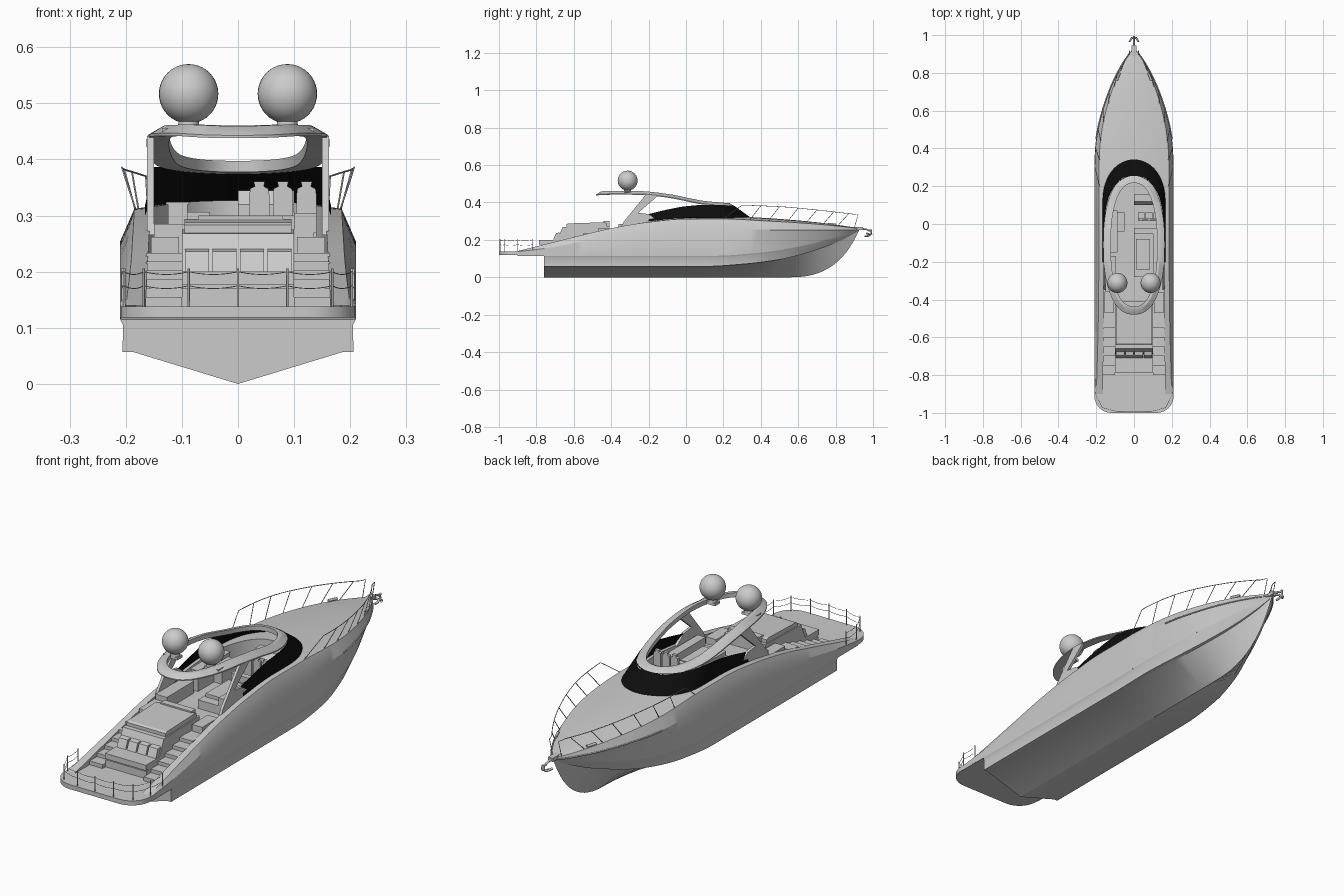
import bpy, bmesh, math
from mathutils import Vector

if "Cube" in bpy.data.objects:
    bpy.data.objects.remove(bpy.data.objects["Cube"])

def finish(name, bm, smooth=True, angle=30):
    bmesh.ops.remove_doubles(bm, verts=bm.verts, dist=1e-5)
    bmesh.ops.recalc_face_normals(bm, faces=bm.faces)
    me = bpy.data.meshes.new(name)
    bm.to_mesh(me); bm.free()
    if smooth:
        for p in me.polygons: p.use_smooth = True
        me.set_sharp_from_angle(angle=math.radians(angle))
    ob = bpy.data.objects.new(name, me)
    bpy.context.collection.objects.link(ob)
    return ob

def loft(name, rows, closed_u=False, closed_v=False, caps=()):
    bm = bmesh.new()
    g = [[bm.verts.new(p) for p in r] for r in rows]
    n, m = len(g), len(g[0])
    for i in range(n if closed_v else n - 1):
        for j in range(m if closed_u else m - 1):
            a, b = g[i], g[(i + 1) % n]
            bm.faces.new((a[j], a[(j + 1) % m], b[(j + 1) % m], b[j]))
    for c in caps: bm.faces.new(g[c])
    bmesh.ops.dissolve_degenerate(bm, edges=bm.edges, dist=1e-6)
    return finish(name, bm)

def prism(name, pts, axis, lo, hi, smooth=False):
    """Extrude a 2D profile along an axis (profile uses the other two axes in order)."""
    def at(p, h):
        q = list(p); q.insert('xyz'.index(axis), h); return q
    bm = bmesh.new()
    a, b = [[bm.verts.new(at(p, h)) for p in pts] for h in (lo, hi)]
    n = len(pts)
    bm.faces.new(a); bm.faces.new(b)
    for i in range(n): bm.faces.new((a[i], a[(i + 1) % n], b[(i + 1) % n], b[i]))
    return finish(name, bm, smooth)

def box(name, x0, x1, y0, y1, z0, z1):
    return prism(name, [(x0, y0), (x1, y0), (x1, y1), (x0, y1)], 'z', z0, z1)

def tube(name, paths, r):
    cu = bpy.data.curves.new(name, 'CURVE')
    cu.dimensions = '3D'; cu.bevel_depth = r; cu.bevel_resolution = 1; cu.use_fill_caps = True
    for pts in paths:
        s = cu.splines.new('POLY'); s.points.add(len(pts) - 1)
        for q, p in zip(s.points, pts): q.co = (*p, 1)
    ob = bpy.data.objects.new(name, cu)
    bpy.context.collection.objects.link(ob)

def curve(*k):
    """Smooth monotone interpolation through (y, value) keys."""
    d = [(b[1] - a[1]) / (b[0] - a[0]) for a, b in zip(k, k[1:])]
    t = [d[0]] + [0 if a * b <= 0 else 2 * a * b / (a + b) for a, b in zip(d, d[1:])] + [d[-1]]
    def f(y):
        y = min(max(y, k[0][0]), k[-1][0])
        i = next(i for i in range(len(d)) if y <= k[i + 1][0])
        h = k[i + 1][0] - k[i][0]; u = (y - k[i][0]) / h
        return (k[i][1] * (1 + 2 * u) * (1 - u) ** 2 + t[i] * h * u * (1 - u) ** 2
                + k[i + 1][1] * u * u * (3 - 2 * u) + t[i + 1] * h * u * u * (u - 1))
    return f

# hull lines along the length
keel = curve((-1, 0), (.55, 0), (.62, .003), (.7, .02), (.78, .06), (.85, .125), (.9, .2), (.925, .25))
chine_x = curve((-1, .206), (.1, .205), (.3, .195), (.5, .155), (.7, .085), (.82, .04), (.925, 0))
chine_z = curve((-1, .057), (.1, .058), (.3, .07), (.5, .095), (.7, .147), (.85, .207), (.925, .25))
rub_x = curve((-1, .21), (.2, .209), (.4, .193), (.55, .162), (.7, .112), (.82, .06), (.925, 0))
rub_z = curve((-1, .11), (.15, .11), (.4, .127), (.6, .16), (.8, .212), (.925, .25))
beam = curve((-1, .21), (.3, .21), (.4, .206), (.5, .192), (.6, .167), (.7, .133), (.8, .088), (.9, .026), (.925, 0))
knuck_z = curve((-.9, .137), (-.75, .155), (-.5, .2), (-.3, .23), (-.1, .248), (.2, .254), (.925, .256))
sheer_z = curve((-.9, .14), (-.8, .165), (-.6, .215), (-.4, .262), (-.2, .295), (0, .312), (.2, .312), (.4, .303), (.7, .284), (.925, .262))
sheer_f = curve((-.9, .95), (-.5, .9), (0, .88), (.4, .88), (.925, .9))

def opening(y):
    if y < .02: return .165 - .012 * (y + .9) / .92
    return .153 * math.sqrt(max(0, 1 - ((y - .02) / .23) ** 2))

def both(half, y):
    return [(x, y, z) for x, z in half] + [(-x, y, z) for x, z in reversed(half)]

# lower hull
rows = []
for i in range(49):
    y = -.76 + 1.685 * (1 - (1 - i / 48) ** 1.3)
    s = beam(y) / .21
    rows.append(both([(0, keel(y)), (max(0, chine_x(y) - .018 * s), chine_z(y)), (chine_x(y), chine_z(y)),
                      (max(0, rub_x(y) - .005 * s), rub_z(y) - .005 * s), (rub_x(y), rub_z(y) + .005 * s)], y))
loft('lower_hull', rows, caps=(0,))

# topsides, foredeck, coamings and cockpit sole
ys = [-.9 + .025 * i for i in range(44)] + [.19, .21, .225, .235, .243, .248, .25]
ys += [.25 + .675 * (1 - (1 - i / 26) ** 1.3) for i in range(1, 27)]
ys = sorted(set(round(y, 4) for y in ys + [-.551]))
rows = []
for y in ys:
    s = beam(y) / .21
    sx, sz, xi = beam(y) * sheer_f(y), sheer_z(y), opening(y)
    crown = .016 * min(1, max(0, (y + .3) / .5)) * s
    half = [(rub_x(y), rub_z(y) + .005 * s), (beam(y), knuck_z(y)), (sx, sz)]
    for k in (.25, .5, .75, 1):
        x = sx + (min(xi, sx) - sx) * k
        half.append((x, sz + crown * (1 - (x / max(sx, 1e-6)) ** 2)))
    floor = .137 if y < -.5505 else .232
    if xi > 0: half += [(xi, floor), (0, floor)]
    else: half += [half[-1]] * 2
    rows.append(both(half, y))
loft('topsides_and_deck', rows)

# bow rub strake
for s in (-1, 1):
    tube('bow_strake', [[(s * (beam(y) + .001), y, .253) for y in [.45 + .0235 * i for i in range(21)]]], .003)

# swim platform with rounded corners
pl = [(.21, -.74)]
for i in range(9):
    a = math.radians(-90 * i / 8)
    pl.append((.12 + .09 * math.cos(a), -.91 + .09 * math.sin(a)))
pl += [(-x, y) for x, y in reversed(pl)]
prism('swim_platform', pl, 'z', .118, .138, True)

# platform posts and ropes
half = [(0, -.995), (.088, -.993), (.168, -.972), (.203, -.9), (.206, -.82)]
posts = [(-x, y) for x, y in reversed(half[1:])] + half
tube('platform_posts', [[(x, y, .135), (x, y, .206)] for x, y in posts], .0022)
ropes = []
for h in (.2, .175):
    p = []
    for a, b in zip(posts, posts[1:]):
        for i in range(6):
            u = i / 6
            p.append((a[0] + (b[0] - a[0]) * u, a[1] + (b[1] - a[1]) * u, h - .02 * u * (1 - u)))
    ropes.append(p)
tube('platform_ropes', ropes, .0009)

# stern lounge, sunpad and stairs
prism('stern_lounge', [(-.78, .137), (-.78, .17), (-.77, .17), (-.77, .176), (-.785, .176), (-.785, .2), (-.69, .2),
                       (-.66, .268), (-.41, .275), (-.41, .23), (-.5, .137)], 'x', -.1, .1)
prism('sunpad', [(-.64, .268), (-.64, .283), (-.63, .288), (-.44, .294), (-.425, .29), (-.425, .27)], 'x', -.095, .095)
for i in range(4):
    x = -.0945 + i * .049
    prism('back_cushion', [(-.71, .2), (-.695, .236), (-.675, .24), (-.68, .2)], 'x', x, x + .043)
for s in (-1, 1):
    for i in range(6):
        box('stair', s * .1, s * .164, -.8 + i * .05, -.5, .136, .155 + i * .0157)
    box('side_locker', s * .105, s * .155, -.47, -.36, .23, .262)
box('aft_bar', -.07, .08, -.44, -.41, .23, .3)

# saloon furniture
box('galley_cabinet', -.125, -.09, -.15, .07, .23, .32)
box('galley_counter', -.128, -.087, -.152, .072, .32, .324)
box('galley_step', -.09, -.05, -.04, .06, .23, .306)
box('side_bench', -.15, -.095, -.36, -.17, .23, .285)
box('sofa_base', 0, .135, -.28, -.05, .23, .27)
box('sofa_back', .1, .14, -.28, -.05, .27, .305)
box('sofa_end', 0, .14, -.05, -.025, .23, .3)
box('table', .01, .085, -.24, -.08, .27, .285)
prism('helm_console', [(.1, .23), (.1, .32), (.12, .345), (.16, .345), (.16, .23)], 'x', 0, .1)
for x in (.038, .08, .122):
    w = .018
    prism('helm_seat_back', [(x - w, .27), (x + w, .27), (x + w, .335), (x + w * .9, .348), (x + .008, .352), (x + .01, .361),
                             (x - .01, .361), (x - .008, .352), (x - w * .9, .348), (x - w, .335)], 'y', .015, .028)
    box('helm_seat', x - w, x + w, .02, .06, .265, .29)
    box('helm_seat_base', x - .007, x + .007, .03, .045, .23, .268)

# wraparound windscreen
glass = bpy.data.materials.new('black_glass')
glass.diffuse_color = (.004, .004, .004, 1)
glass.use_nodes = True
glass.node_tree.nodes["Principled BSDF"].inputs["Base Color"].default_value = glass.diffuse_color
top_z = curve((-.2, .338), (-.1, .362), (.0, .38), (.1, .387), (.3, .383))
def screen(w, yc, ly, zf):
    side = [(w, -.2 + (yc + .2) * i / 8) for i in range(8)]
    side += [(w * math.cos(a), yc + ly * math.sin(a)) for a in [math.pi / 2 * i / 16 for i in range(17)]]
    return [(x, y, zf(y)) for x, y in side] + [(-x, y, zf(y)) for x, y in reversed(side[:-1])]
loft('windscreen', [screen(.166, .12, .24, lambda y: min(.318, sheer_z(y) + .004)),
                    screen(.152, .04, .215, top_z)]).data.materials.append(glass)

# open hardtop ring
roof_z = curve((-.48, .438), (-.4, .442), (-.25, .441), (-.1, .426), (.1, .388), (.26, .374))
rows = []
for i in range(72):
    a = 2 * math.pi * i / 72
    c, s = math.cos(a), math.sin(a)
    f = lambda v: math.copysign(abs(v) ** .86, v)
    def P(hw, hl, dz):
        y = -.11 + hl * f(s)
        return (hw * f(c), y, roof_z(y) + dz)
    rows.append([P(.163, .37, 0), P(.163, .37, .005), P(.137, .345, .02), P(.123, .327, .02), P(.123, .327, 0)])
loft('hardtop_ring', rows, closed_u=True, closed_v=True)
for s in (-1, 1):
    prism('arch_strut', [(-.35, .265), (-.335, .295), (-.215, .442), (-.15, .436), (-.255, .345), (-.2, .338), (-.15, .3)],
          'x', s * .15, s * .162)
    # radar domes
    bm = bmesh.new()
    bmesh.ops.create_uvsphere(bm, u_segments=32, v_segments=20, radius=.053)
    finish('radar_dome', bm).location = (s * .088, -.312, .517)
    bm = bmesh.new()
    bmesh.ops.create_cone(bm, cap_ends=True, segments=24, radius1=.02, radius2=.018, depth=.02)
    finish('dome_base', bm).location = (s * .088, -.312, .458)
    box('dome_bracket', s * .065, s * .135, -.33, -.295, .445, .456)

# bow rails
rail_z = curve((.3, .386), (.5, .378), (.7, .36), (.92, .335))
for s in (-1, 1):
    top = lambda y: (s * max(beam(y) - .003, .022), y, rail_z(y))
    foot = lambda y: (s * beam(y) * .87, y, sheer_z(y))
    line = [foot(.2)] + [top(.3 + .031 * i) for i in range(21)] + [foot(.9)]
    tube('bow_rail', [line] + [[foot(y - .06), top(y)] for y in (.4, .5, .6, .7, .79, .87)], .0016)
    # bow cleats
    tube('bow_cleat', [[(s * .092, .76, .285), (s * .076, .8, .283)]], .006)

# anchor and roller
box('anchor_roller', -.012, .012, .87, .945, .252, .268)
tube('anchor_shank', [[(0, .92, .262), (0, .965, .256), (0, .99, .246), (0, .992, .232), (0, .975, .221), (0, .955, .22)]], .005)
tube('anchor_fluke', [[(-.024, .965, .235), (-.012, .985, .228), (.012, .985, .228), (.024, .965, .235)],
                      [(0, .975, .25), (0, .995, .25)]], .005)
